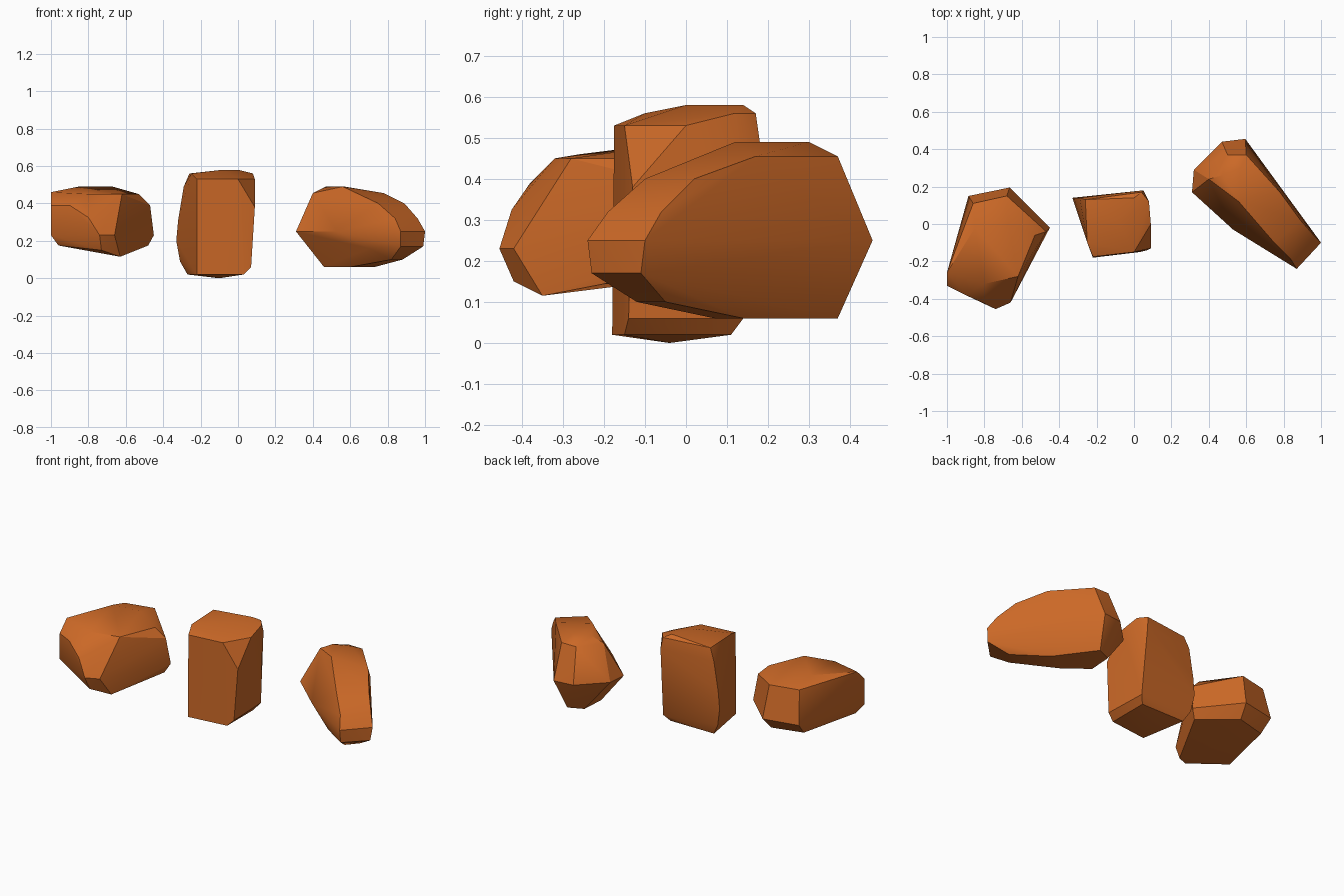
import bpy
import bmesh
import math

default_cube = bpy.data.objects.get("Cube")
if default_cube:
    bpy.data.objects.remove(default_cube, do_unlink=True)


def make_material(name, colour):
    material = bpy.data.materials.new(name)
    material.use_nodes = True
    material.diffuse_color = colour
    shader = material.node_tree.nodes["Principled BSDF"]
    shader.inputs["Base Color"].default_value = colour
    shader.inputs["Roughness"].default_value = 0.8
    return material


orange_stone = make_material("orange stone", (0.6, 0.14, 0.02, 1))


def make_rock(name, *sections):
    """Wrap a convex skin around level outlines: (height, corner, corner, ...), in hundredths."""
    mesh = bpy.data.meshes.new(name)
    rock = bpy.data.objects.new(name, mesh)
    bpy.context.collection.objects.link(rock)

    bm = bmesh.new()
    for height, *outline in sections:
        for x, y in outline:
            bm.verts.new((x / 100, y / 100, height / 100))
    hull = bmesh.ops.convex_hull(bm, input=bm.verts[:])
    unused = {v for v in hull["geom_interior"] + hull["geom_unused"]
              if isinstance(v, bmesh.types.BMVert)}
    bmesh.ops.delete(bm, geom=list(unused), context="VERTS")

    # Merge nearly flat triangles into broad chiselled facets
    bmesh.ops.dissolve_limit(bm, angle_limit=math.radians(4),
                             verts=bm.verts[:], edges=bm.edges[:])
    bmesh.ops.recalc_face_normals(bm, faces=bm.faces[:])
    bm.to_mesh(mesh)
    bm.free()
    mesh.materials.append(orange_stone)

    # Soft shading inside facets, crisp chipped edges between them
    bpy.ops.object.select_all(action="DESELECT")
    rock.select_set(True)
    bpy.context.view_layer.objects.active = rock
    bpy.ops.object.shade_smooth_by_angle(angle=math.radians(30))
    return rock


# Upright block in the middle, with a chipped front corner
make_rock(
    "upright_rock",
    (0, (-10, -4)),
    (2, (-22, -18), (3, -15), (3, 11), (-27, 11)),
    (6, (7, -14), (6, 14)),
    (9, (-31, 13)),
    (20, (-33, 14)),
    (31, (-32, 14)),
    (38, (9, -13)),
    (49, (5, 18), (-29, 14)),
    (53, (-22, -17.5), (0, -15), (9, 0)),
    (56, (-25, -10), (-26, 13), (4, 17), (8, 12)),
    (58, (-8, 0), (0, 14)),
)

# Broad boulder leaning outward on the right-hand side
make_rock(
    "broad_rock",
    (11.5, (-63, -35)),
    (15, (-73, -42)),
    (17.5, (-96, -30), (-87, 8), (-68, 13), (-48, -4)),
    (23, (-100, -33), (-74, -45.5), (-66, -42), (-45, -2)),
    (25, (-88.5, 15), (-66.5, 19.5)),
    (32.5, (-80, -42.5)),
    (39, (-100, -33), (-90, -38), (-47, -4)),
    (45, (-86, 11), (-68, 15), (-53, -6), (-80, -32), (-62, -28)),
    (46, (-100, -26)),
    (49, (-85, -2), (-67, 0)),
)

# Long wedge on the left-hand side, narrowing to a blunt tip
make_rock(
    "wedge_rock",
    (6, (46, 18), (60, 7), (73, 14), (56, 37), (47, 33)),
    (10, (82, -12), (88, -5)),
    (16, (70, -11)),
    (17, (87, -23), (99, -11)),
    (25, (31, 17), (32, 29), (47, 44), (59.5, 45.5), (100, -10), (87, -24), (53, -3)),
    (32, (84, -19), (96, -6)),
    (40, (75, -10), (89, 2)),
    (45.5, (40, 24), (50, 37), (60, 37), (78, 17)),
    (49, (47, 26), (57, 30), (56, 12)),
)
